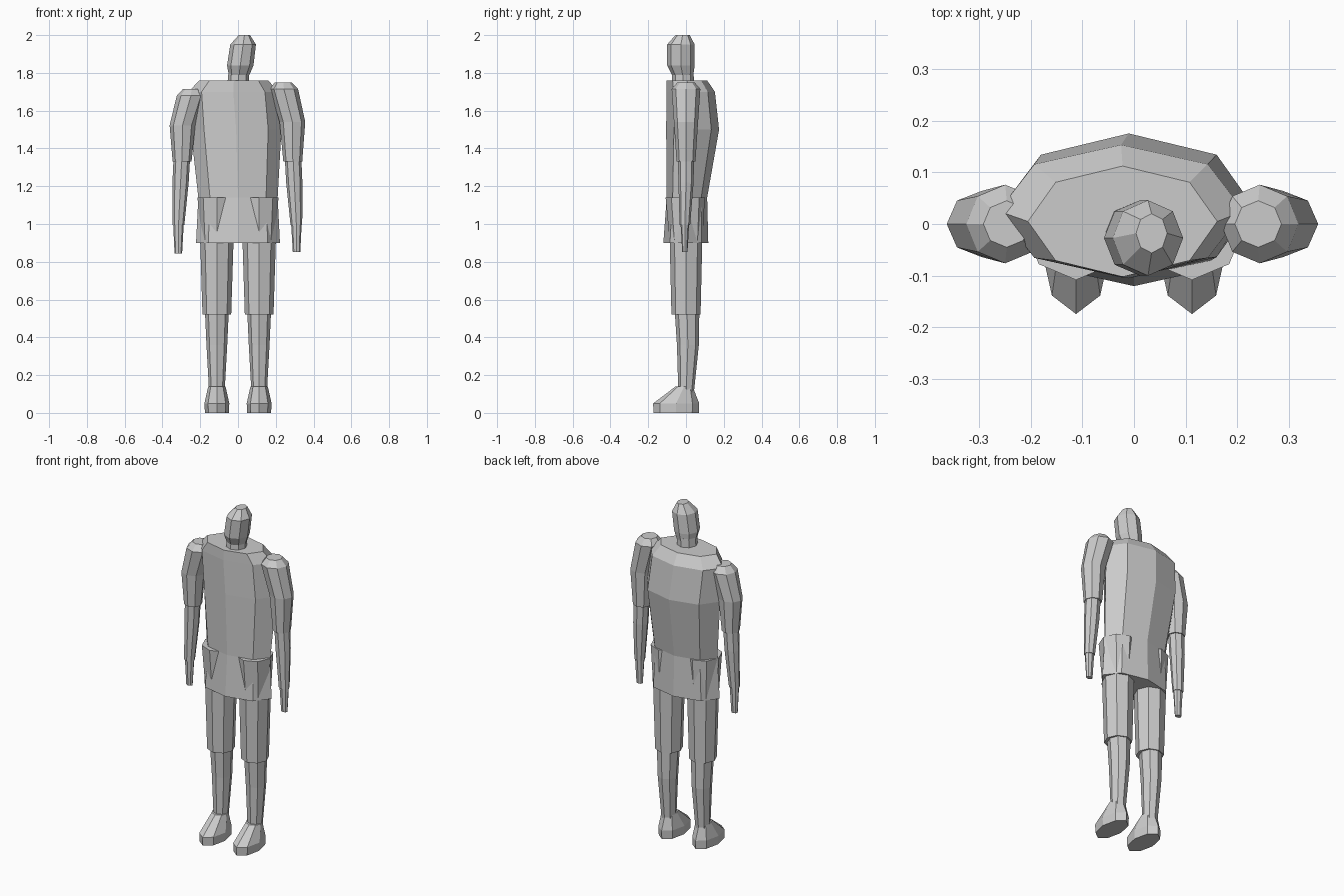
import bpy, bmesh, math

grey = bpy.data.materials.new("plain grey")
grey.diffuse_color = (0.6, 0.6, 0.6, 1)
SIDES = 8


def loft(name, rings):
    """Closed eight-sided loft; each ring is (z, centre x, centre y, radius x, radius y)."""
    bm = bmesh.new()
    loops = []
    for z, cx, cy, rx, ry in rings:
        loops.append([bm.verts.new((cx + rx * math.cos(2 * math.pi * i / SIDES),
                                    cy + ry * math.sin(2 * math.pi * i / SIDES), z))
                      for i in range(SIDES)])
    for a, b in zip(loops, loops[1:]):
        for i in range(SIDES):
            j = (i + 1) % SIDES
            bm.faces.new((a[i], a[j], b[j], b[i]))
    bm.faces.new(loops[0])
    bm.faces.new(loops[-1])
    bmesh.ops.recalc_face_normals(bm, faces=bm.faces)
    mesh = bpy.data.meshes.new(name)
    bm.to_mesh(mesh)
    bm.free()
    mesh.materials.append(grey)
    ob = bpy.data.objects.new(name, mesh)
    bpy.context.collection.objects.link(ob)
    return ob


# Head tilted slightly to one side, on a short neck
loft("head", [(1.79, 0.006, -0.018, 0.055, 0.057),
              (1.84, 0.012, -0.027, 0.07, 0.073),
              (1.95, 0.027, -0.027, 0.068, 0.073),
              (2.0, 0.034, -0.018, 0.03, 0.038)])
loft("neck", [(1.70, 0.0, -0.016, 0.06, 0.06),
              (1.81, 0.004, -0.016, 0.054, 0.056)])

# Torso leaning slightly, with the hips below the waist
loft("torso", [(1.14, 0.0, 0.005, 0.21, 0.107),
               (1.50, -0.01, 0.035, 0.24, 0.14),
               (1.70, -0.025, 0.025, 0.237, 0.128),
               (1.76, -0.022, 0.005, 0.183, 0.107)])
loft("hips", [(0.90, 0.0, -0.001, 0.222, 0.119),
              (1.14, 0.0, 0.005, 0.21, 0.107)])

for side, label in ((-1, "left"), (1, "right")):
    # Legs: thigh, shin and foot
    x = 0.112 * side
    loft(label + "_thigh", [(0.52, x, 0.0, 0.076, 0.077),
                            (0.90, x, 0.0, 0.088, 0.086),
                            (1.14, x, -0.004, 0.102, 0.104)])
    loft(label + "_shin", [(0.09, x, 0.0, 0.04, 0.04),
                           (0.36, x, 0.01, 0.055, 0.058),
                           (0.56, x, 0.005, 0.064, 0.066)])
    loft(label + "_foot", [(0.0, x, -0.052, 0.063, 0.12),
                           (0.05, x, -0.052, 0.066, 0.122),
                           (0.14, x, -0.01, 0.046, 0.045)])

    # Arms: one shoulder sits a little lower than the other
    drop = 0.035 if side < 0 else 0.0
    out = 0.006 if side < 0 else 0.0
    loft(label + "_upper_arm", [
        (1.33, side * (0.29 + out), 0.0, 0.05, 0.05),
        (1.54 - drop / 2, side * (0.288 + out), 0.0, 0.068, 0.064),
        (1.715 - drop, side * (0.243 + out), 0.0, 0.075, 0.076),
        (1.75 - drop, side * (0.24 + out), 0.0, 0.045, 0.045)])
    loft(label + "_forearm", [
        (0.995, side * (0.309 + out), -0.006, 0.031, 0.028),
        (1.22, side * (0.298 + out), 0.0, 0.043, 0.04),
        (1.38, side * (0.29 + out), 0.0, 0.044, 0.044)])
    loft(label + "_hand", [
        (0.852 - drop / 4, side * (0.31 + out), -0.006, 0.02, 0.014),
        (1.02, side * (0.309 + out), -0.006, 0.029, 0.024)])
